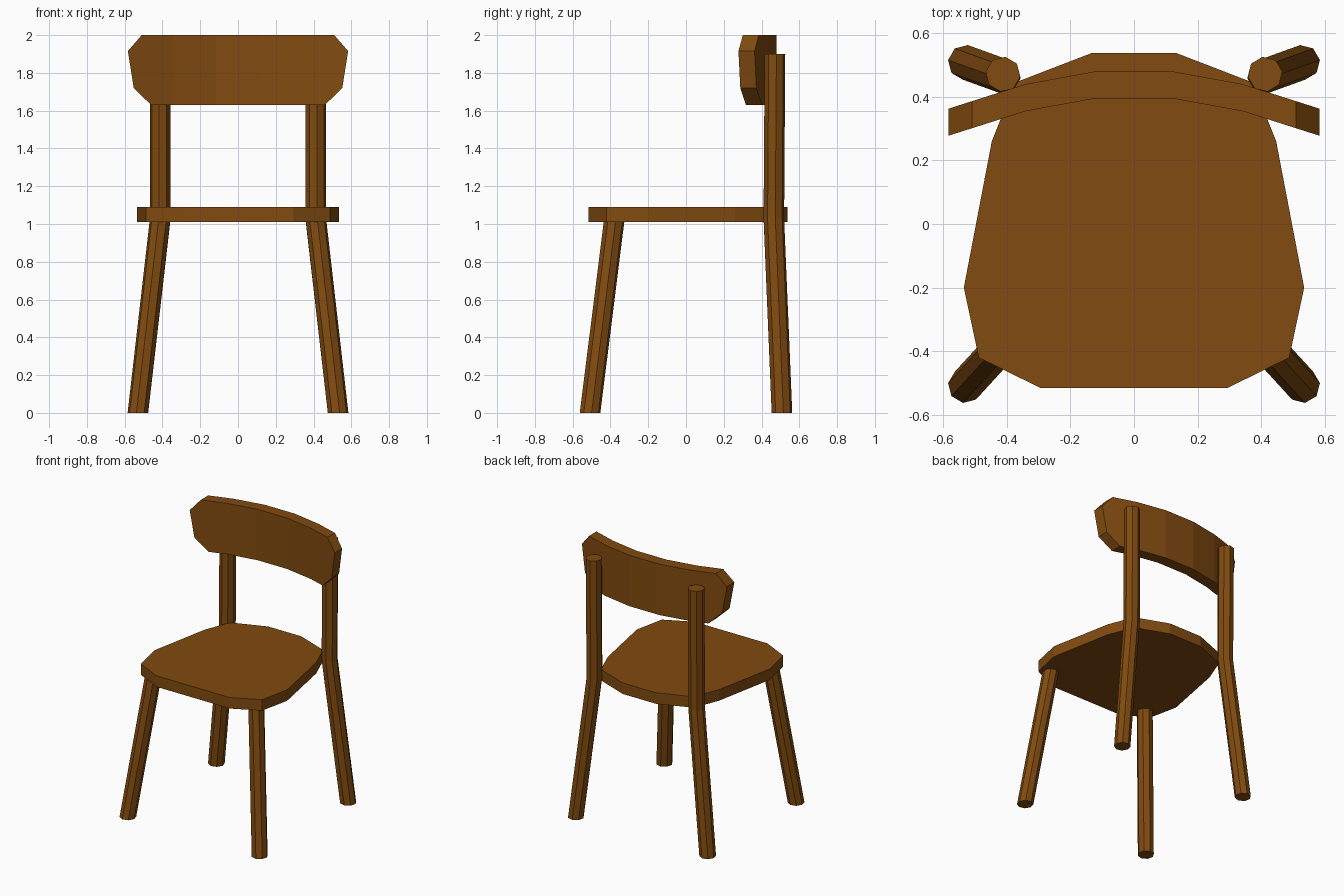
import bpy, bmesh, math

if "Cube" in bpy.data.objects:
    bpy.data.objects.remove(bpy.data.objects["Cube"])

wood = bpy.data.materials.new("wood")
wood.diffuse_color = (0.22, 0.07, 0.005, 1)
wood.use_nodes = True
wood.node_tree.nodes["Principled BSDF"].inputs["Base Color"].default_value = wood.diffuse_color


def finish(bm, name):
    bmesh.ops.recalc_face_normals(bm, faces=bm.faces)
    me = bpy.data.meshes.new(name)
    bm.to_mesh(me)
    bm.free()
    me.materials.append(wood)
    ob = bpy.data.objects.new(name, me)
    bpy.context.collection.objects.link(ob)
    return ob


def prism(half, axis, depth, place):
    """Mirror a half outline across x = 0, make a face and extrude it."""
    bm = bmesh.new()
    pts = half + [(-x, v) for x, v in reversed(half)]
    face = bm.faces.new([bm.verts.new(place(x, v)) for x, v in pts])
    ext = bmesh.ops.extrude_face_region(bm, geom=[face], use_keep_orig=True)
    moved = [g for g in ext["geom"] if isinstance(g, bmesh.types.BMVert)]
    bmesh.ops.translate(bm, verts=moved, vec=[depth * a for a in axis])
    return bm


def leg(name, path, side, r=0.055, sides=8):
    """Octagonal post with horizontal rings along a path."""
    bm = bmesh.new()
    rings = []
    for x, y, z in path:
        ring = []
        for i in range(sides):
            a = 2 * math.pi * i / sides + math.radians(8)
            ring.append(bm.verts.new((side * (x + r * math.cos(a)), y + r * math.sin(a), z)))
        rings.append(ring)
    for a, b in zip(rings, rings[1:]):
        for i in range(sides):
            j = (i + 1) % sides
            bm.faces.new((a[i], a[j], b[j], b[i]))
    bm.faces.new(rings[0])
    bm.faces.new(rings[-1])
    return finish(bm, name)


# Seat
seat_half = [(0.295, -0.515), (0.488, -0.42), (0.535, -0.2),
             (0.447, 0.26), (0.373, 0.445), (0.134, 0.537)]
finish(prism(seat_half, (0, 0, 1), 0.08, lambda x, y: (x, y, 1.01)), "seat")

# Legs; the back pair bends at the seat and carries the backrest
for side, label in ((1, "right"), (-1, "left")):
    leg("front_leg_" + label, [(0.53, -0.508, 0), (0.413, -0.38, 1.02)], side)
    leg("back_leg_" + label, [(0.53, 0.508, 0), (0.411, 0.465, 1.03),
                              (0.412, 0.471, 1.9)], side)


# Backrest: chamfered board cut into strips, then curved around the sitter
def front_y(x):
    stations = [(0, 0.395), (0.12, 0.395), (0.34, 0.355), (0.585, 0.277)]
    x = abs(x)
    for (x0, y0), (x1, y1) in zip(stations, stations[1:]):
        if x <= x1 + 1e-4:
            return y0 + (y1 - y0) * (x - x0) / (x1 - x0)
    return stations[-1][1]


back_half = [(0.46, 1.63), (0.552, 1.72), (0.583, 1.915), (0.51, 2.0)]
bm = prism(back_half, (0, 1, 0), 0.085, lambda x, z: (x, 0, z))
for cut in (-0.34, -0.12, 0.12, 0.34):
    bmesh.ops.bisect_plane(bm, geom=bm.verts[:] + bm.edges[:] + bm.faces[:],
                           plane_co=(cut, 0, 0), plane_no=(1, 0, 0))
for v in bm.verts:
    v.co.y += front_y(v.co.x)
finish(bm, "backrest")
